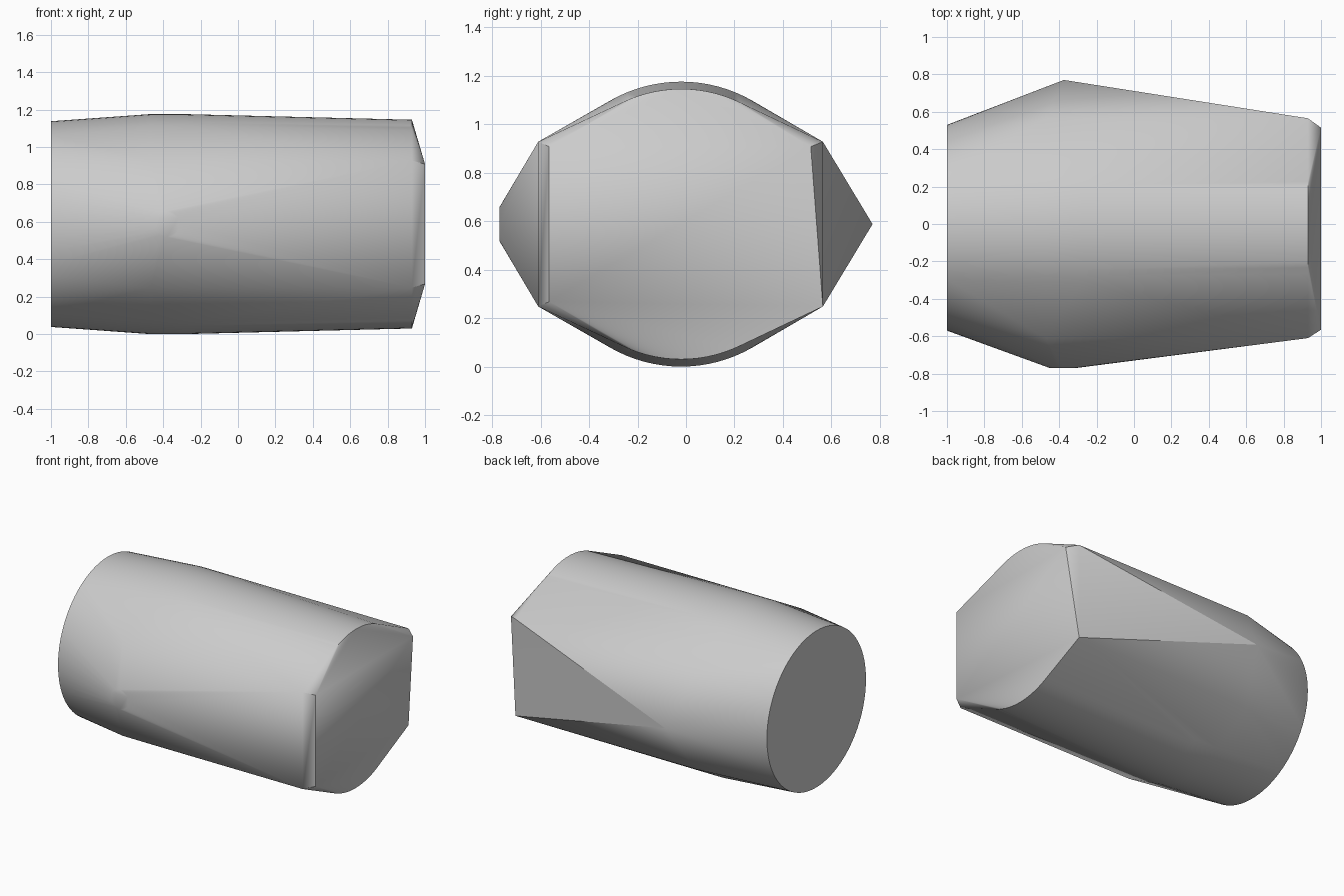
import bpy, bmesh, math

cube = bpy.data.objects.get("Cube")
if cube:
    bpy.data.objects.remove(cube)

CY, CZ = -0.02, 0.588      # axis of the round body
HALF = 0.34                # half height of the flat sides


def ring(x, radius, count=96):
    """Circle of points around the body axis."""
    steps = [2 * math.pi * i / count for i in range(count)]
    return [(x, CY + radius * math.cos(a), CZ + radius * math.sin(a)) for a in steps]


# Round body: narrow end, widest band, tapered end
points = ring(-1, 0.55) + ring(-0.47, 0.588) + ring(-0.28, 0.588) + ring(0.93, 0.558)

# Long flat-side corners
for x in (-0.47, 0.93):
    for y in (-0.61, 0.565):
        points += [(x, y, CZ - HALF), (x, y, CZ + HALF)]

# Raised end face, with one corner sloping away
points += [(1, -0.565, CZ - 0.32), (1, -0.565, CZ + 0.32), (1, 0.515, CZ + 0.32)]

# Side tips: small round pad at the front, sharp point at the back
for i in range(24):
    a = 2 * math.pi * i / 24
    points.append((-0.38 + 0.07 * math.cos(a), -0.77, CZ + 0.07 * math.sin(a)))
points.append((-0.375, 0.77, CZ))

# Skin the shell
bm = bmesh.new()
for p in points:
    bm.verts.new(p)
bmesh.ops.convex_hull(bm, input=bm.verts[:])
bmesh.ops.delete(bm, geom=[v for v in bm.verts if not v.link_faces], context='VERTS')
bmesh.ops.dissolve_limit(bm, angle_limit=math.radians(0.2),
                         verts=bm.verts[:], edges=bm.edges[:])
bmesh.ops.recalc_face_normals(bm, faces=bm.faces[:])
mesh = bpy.data.meshes.new("faceted_shell")
bm.to_mesh(mesh)
bm.free()
shell = bpy.data.objects.new("faceted_shell", mesh)
bpy.context.collection.objects.link(shell)

# Grey finish
grey = bpy.data.materials.new("light_grey")
grey.use_nodes = True
grey.diffuse_color = (0.6, 0.6, 0.6, 1)
grey.node_tree.nodes["Principled BSDF"].inputs["Base Color"].default_value = (0.6, 0.6, 0.6, 1)
mesh.materials.append(grey)

# Smooth the round parts, keep the creases
bpy.ops.object.select_all(action='DESELECT')
shell.select_set(True)
bpy.context.view_layer.objects.active = shell
bpy.ops.object.shade_smooth_by_angle(angle=math.radians(30))
